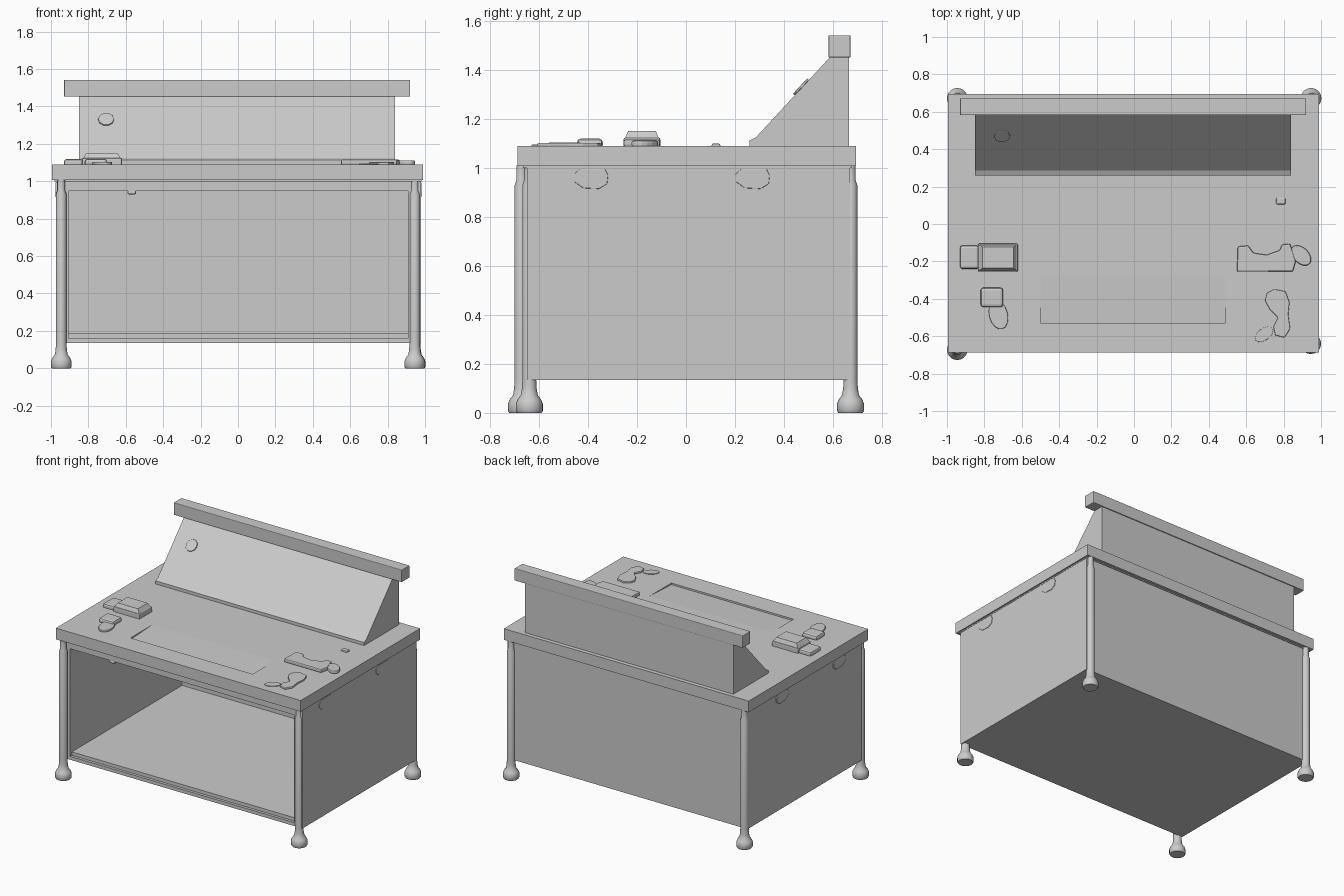
import bpy, bmesh, math
from mathutils import Matrix, Vector

cube = bpy.data.objects.get("Cube")
if cube:
    bpy.data.objects.remove(cube, do_unlink=True)

metal = bpy.data.materials.new("grey metal")
metal.use_nodes = True
GREY = (0.6, 0.6, 0.6, 1)
metal.diffuse_color = GREY
metal.node_tree.nodes["Principled BSDF"].inputs["Base Color"].default_value = GREY


def finish(name, bm, bevel=0.0, smooth=False):
    bmesh.ops.recalc_face_normals(bm, faces=bm.faces)
    mesh = bpy.data.meshes.new(name)
    bm.to_mesh(mesh)
    bm.free()
    mesh.materials.append(metal)
    ob = bpy.data.objects.new(name, mesh)
    bpy.context.collection.objects.link(ob)
    if bevel:
        mod = ob.modifiers.new("Bevel", 'BEVEL')
        mod.width, mod.segments, mod.limit_method = bevel, 2, 'ANGLE'
    if smooth:
        bpy.ops.object.select_all(action='DESELECT')
        ob.select_set(True)
        bpy.context.view_layer.objects.active = ob
        bpy.ops.object.shade_smooth_by_angle(angle=math.radians(40))
    return ob


def box(name, x, y, z, bevel=0.0):
    bm = bmesh.new()
    bmesh.ops.create_cube(bm, size=1)
    for v in bm.verts:
        v.co = [(a + b) / 2 + c * (b - a) for (a, b), c in zip((x, y, z), v.co)]
    return finish(name, bm, bevel)


def prism(name, outline, depth, frame=Matrix(), bevel=0.0, inset=1.0):
    """Extrude a 2D outline along local z, optionally shrinking the far end."""
    bm = bmesh.new()
    face = bm.faces.new([bm.verts.new((u, v, 0)) for u, v in outline])
    centre = face.calc_center_median()
    ext = bmesh.ops.extrude_face_region(bm, geom=[face])
    for v in ext["geom"]:
        if isinstance(v, bmesh.types.BMVert):
            v.co = centre + (v.co - centre) * inset + Vector((0, 0, depth))
    bm.transform(frame)
    return finish(name, bm, bevel)


def lathe(name, profile, x, y):
    bm = bmesh.new()
    verts = [bm.verts.new((r, 0, z)) for r, z in profile]
    edges = [bm.edges.new(p) for p in zip(verts, verts[1:])]
    bmesh.ops.spin(bm, geom=verts + edges, axis=(0, 0, 1), cent=(0, 0, 0),
                   angle=math.tau, steps=24)
    bmesh.ops.remove_doubles(bm, verts=bm.verts, dist=1e-4)
    bmesh.ops.translate(bm, verts=bm.verts, vec=(x, y, 0))
    return finish(name, bm, smooth=True)


def oval(cx, cy, rx, ry, turn=0.0, n=16):
    t = math.radians(turn)
    pts = [(rx * math.cos(i * math.tau / n), ry * math.sin(i * math.tau / n)) for i in range(n)]
    return [(cx + u * math.cos(t) - v * math.sin(t), cy + u * math.sin(t) + v * math.cos(t))
            for u, v in pts]


# Frames: local z along +x, and lying on the worktop
ALONG_X = Matrix(((0, 0, 1, 0), (1, 0, 0, 0), (0, 1, 0, 0), (0, 0, 0, 1)))
TOP = 1.09
ON_TOP = Matrix.Translation((0, 0, TOP - 0.002))

# Open-fronted cabinet
box("right_side_panel", (-0.968, -0.905), (-0.65, 0.67), (0.135, 1.01))
box("left_side_panel", (0.91, 0.978), (-0.65, 0.67), (0.135, 1.01))
box("back_panel", (-0.92, 0.92), (0.645, 0.67), (0.135, 1.01))
box("cabinet_floor", (-0.92, 0.92), (-0.63, 0.66), (0.135, 0.185))
box("floor_front_edge", (-0.92, 0.92), (-0.65, -0.62), (0.135, 0.16))
box("top_front_rail", (-0.92, 0.92), (-0.65, -0.61), (0.948, 1.01))
box("rail_catch", (-0.59, -0.545), (-0.65, -0.62), (0.93, 0.95), 0.006)

# Legs with bell-shaped feet
FOOT = [(0, 0), (0.05, 0), (0.055, 0.008), (0.055, 0.038), (0.048, 0.055),
        (0.035, 0.072), (0.03, 0.1), (0.028, 0.14), (0.028, 0.93), (0.021, 0.95),
        (0.021, 1.01), (0, 1.01)]
for name, x, y in (("front_right_leg", -0.945, -0.672), ("front_left_leg", 0.945, -0.64),
                   ("back_right_leg", -0.945, 0.672), ("back_left_leg", 0.947, 0.672)):
    lathe(name, FOOT, x, y)

# Worktop with a shallow sloped tray sunk into it
worktop = box("worktop", (-0.995, 0.99), (-0.688, 0.695), (1.008, TOP))
cutter = prism("tray_cutter", [(-0.53, TOP - 0.012), (-0.28, TOP), (-0.28, TOP + 0.05),
               (-0.53, TOP + 0.05)], 0.99, Matrix.Translation((-0.5, 0, 0)) @ ALONG_X)
cutter.hide_render = True
cutter.hide_set(True)
cut = worktop.modifiers.new("Tray", 'BOOLEAN')
cut.operation, cut.object, cut.solver = 'DIFFERENCE', cutter, 'EXACT'
box("worktop_underlip", (-0.98, 0.98), (-0.665, 0.675), (1.0, 1.01))

# Sloped back console and the bar along its top
prism("sloped_console", [(0.26, 1.08), (0.26, 1.113), (0.285, 1.125), (0.59, 1.455),
      (0.665, 1.455), (0.665, 1.08)], 1.69, Matrix.Translation((-0.85, 0, 0)) @ ALONG_X)
box("console_top_bar", (-0.93, 0.92), (0.582, 0.672), (1.452, 1.542), 0.004)
slope = math.atan2(0.33, 0.305)
slope_frame = Matrix.Translation((-0.705, 0.473, 1.328)) @ Matrix.Rotation(slope, 4, 'X')
prism("console_switch", oval(0, 0, 0.043, 0.045, n=10), 0.01, slope_frame, 0.003)

# Controls on the right of the worktop
box("control_block_base", (-0.835, -0.62), (-0.255, -0.105), (1.08, 1.125), 0.008)
prism("control_block_top", [(-0.83, -0.25), (-0.625, -0.25), (-0.625, -0.11), (-0.83, -0.11)],
      0.032, Matrix.Translation((0, 0, 1.12)), inset=0.8)
box("control_block_tab", (-0.93, -0.83), (-0.24, -0.115), (1.08, 1.118), 0.012)
box("small_knob", (-0.82, -0.70), (-0.445, -0.34), (1.08, 1.12), 0.015)
prism("small_knob_plate", oval(-0.725, -0.485, 0.05, 0.08, 15), 0.016, ON_TOP, 0.005)

# Controls on the left of the worktop
prism("notched_control", [(0.55, -0.255), (0.85, -0.255), (0.865, -0.2), (0.835, -0.105),
      (0.79, -0.11), (0.78, -0.14), (0.71, -0.165), (0.64, -0.155), (0.61, -0.115),
      (0.555, -0.12)], 0.028, ON_TOP, 0.008)
prism("round_control", oval(0.893, -0.168, 0.065, 0.042, -45), 0.024, ON_TOP, 0.007)
prism("pear_control", [(0.71, -0.37), (0.75, -0.348), (0.81, -0.36), (0.832, -0.42),
      (0.825, -0.48), (0.835, -0.56), (0.805, -0.608), (0.755, -0.595), (0.745, -0.55),
      (0.77, -0.5), (0.725, -0.455), (0.7, -0.41)], 0.015, ON_TOP, 0.005)
prism("oval_control", oval(0.695, -0.59, 0.055, 0.032, 35), 0.008, ON_TOP, 0.003)
box("push_button", (0.76, 0.81), (0.105, 0.14), (1.08, 1.1), 0.006)

# Oval grips under the worktop edge on both sides
for side, x in (("left", 0.974), ("right", -0.974)):
    for end, y in (("front", -0.39), ("back", 0.27)):
        grip = [(y - 0.045, 0.995), (y + 0.06, 0.995), (y + 0.072, 0.97), (y + 0.068, 0.935),
                (y + 0.035, 0.915), (y - 0.03, 0.918), (y - 0.068, 0.945), (y - 0.068, 0.975)]
        prism(f"{side}_{end}_grip", grip, 0.01, Matrix.Translation((x - 0.002, 0, 0)) @ ALONG_X,
              0.003)
